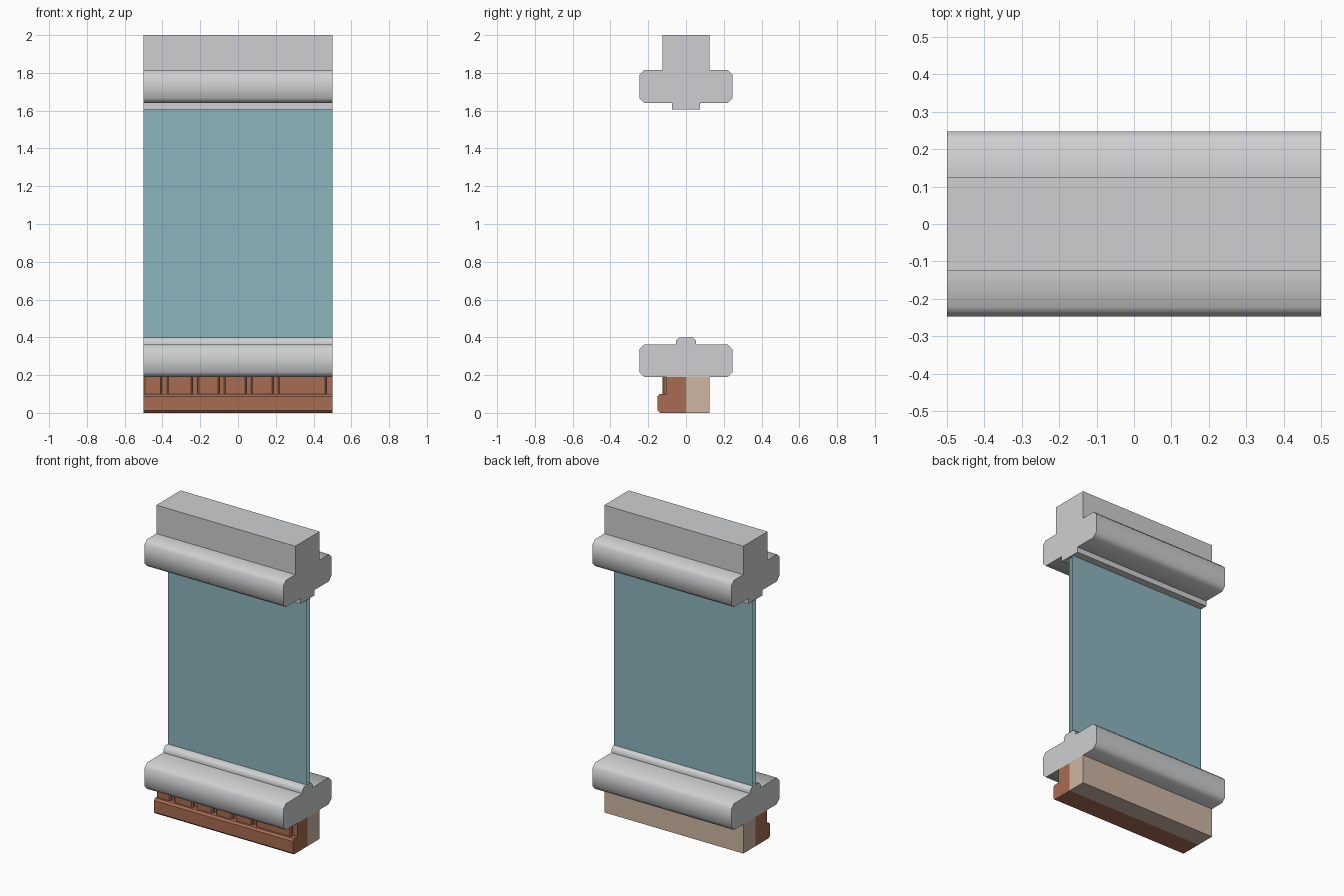
import bpy, bmesh, math

if "Cube" in bpy.data.objects:
    bpy.data.objects.remove(bpy.data.objects["Cube"])


def material(name, color):
    m = bpy.data.materials.new(name)
    m.diffuse_color = (*color, 1)
    m.use_nodes = True
    m.node_tree.nodes["Principled BSDF"].inputs["Base Color"].default_value = m.diffuse_color
    return m


STONE = material("pale grey stone", (0.62, 0.625, 0.635))
GLASS = material("blue green glass", (0.27, 0.46, 0.52))
BRICK = material("red brown brick", (0.39, 0.15, 0.085))
PLASTER = material("tan plaster", (0.62, 0.47, 0.37))


def finish(name, bm, mat, smooth=None):
    me = bpy.data.meshes.new(name)
    bm.to_mesh(me)
    bm.free()
    me.materials.append(mat)
    ob = bpy.data.objects.new(name, me)
    bpy.context.collection.objects.link(ob)
    if smooth:
        bpy.ops.object.select_all(action='DESELECT')
        ob.select_set(True)
        bpy.context.view_layer.objects.active = ob
        bpy.ops.object.shade_smooth_by_angle(angle=math.radians(smooth))
    return ob


def extrude_x(name, profile, mat, x0=-0.5, x1=0.5, smooth=None):
    """Sweep a closed (y, z) profile along x."""
    bm = bmesh.new()
    a = [bm.verts.new((x0, y, z)) for y, z in profile]
    b = [bm.verts.new((x1, y, z)) for y, z in profile]
    n = len(a)
    bm.faces.new(a)
    bm.faces.new(b[::-1])
    for i in range(n):
        j = (i + 1) % n
        bm.faces.new((a[i], b[i], b[j], a[j]))
    bmesh.ops.recalc_face_normals(bm, faces=bm.faces)
    return finish(name, bm, mat, smooth)


def mirrored(half):
    """Complete a half profile (bottom to top, y > 0) across y = 0."""
    return half + [(-y, z) for y, z in reversed(half)]


# window sill with raised ridge
extrude_x("window_sill", mirrored([
    (0.22, 0.19), (0.247, 0.217), (0.247, 0.335), (0.22, 0.362),
    (0.053, 0.362), (0.053, 0.383), (0.036, 0.4)]), STONE, smooth=50)

# lintel with lower lip and upper block
extrude_x("window_lintel", mirrored([
    (0.073, 1.605), (0.073, 1.64), (0.22, 1.64), (0.247, 1.667),
    (0.247, 1.79), (0.222, 1.815), (0.125, 1.815), (0.125, 2.0)]),
    STONE, smooth=50)

# two thin panes, facing outward
for name, y, front in (("front_pane", -0.005, True), ("back_pane", 0.025, False)):
    bm = bmesh.new()
    vs = [bm.verts.new(p) for p in ((-0.5, y, 0.39), (0.5, y, 0.39),
                                    (0.5, y, 1.61), (-0.5, y, 1.61))]
    bm.faces.new(vs if front else vs[::-1])
    finish(name, bm, GLASS)

# inner wall half
extrude_x("inner_wall", [(0, 0), (0.125, 0), (0.125, 0.19), (0, 0.19)], PLASTER)

# outer wall half with projecting bottom course
extrude_x("outer_wall", [
    (0, 0), (-0.138, 0), (-0.15, 0.012), (-0.15, 0.088), (-0.138, 0.1),
    (-0.103, 0.1), (-0.103, 0.19), (0, 0.19)], BRICK)

# upright bricks standing above the course
spans = [(-0.5, -0.402), (-0.375, -0.24), (-0.215, -0.098), (-0.073, 0.045),
         (0.07, 0.188), (0.213, 0.468)]
for i, (x0, x1) in enumerate(spans):
    bm = bmesh.new()
    c = 0.008
    pts = [(x0, -0.1), (x0, -0.125 + c), (x0 + c, -0.125),
           (x1 - c, -0.125), (x1, -0.125 + c), (x1, -0.1)]
    low = [bm.verts.new((x, y, 0.098)) for x, y in pts]
    top = [bm.verts.new((x, y, 0.19)) for x, y in pts]
    bm.faces.new(low)
    bm.faces.new(top[::-1])
    for k in range(6):
        j = (k + 1) % 6
        bm.faces.new((low[k], low[j], top[j], top[k]))
    bmesh.ops.recalc_face_normals(bm, faces=bm.faces)
    finish(f"upright_brick_{i + 1}", bm, BRICK)
